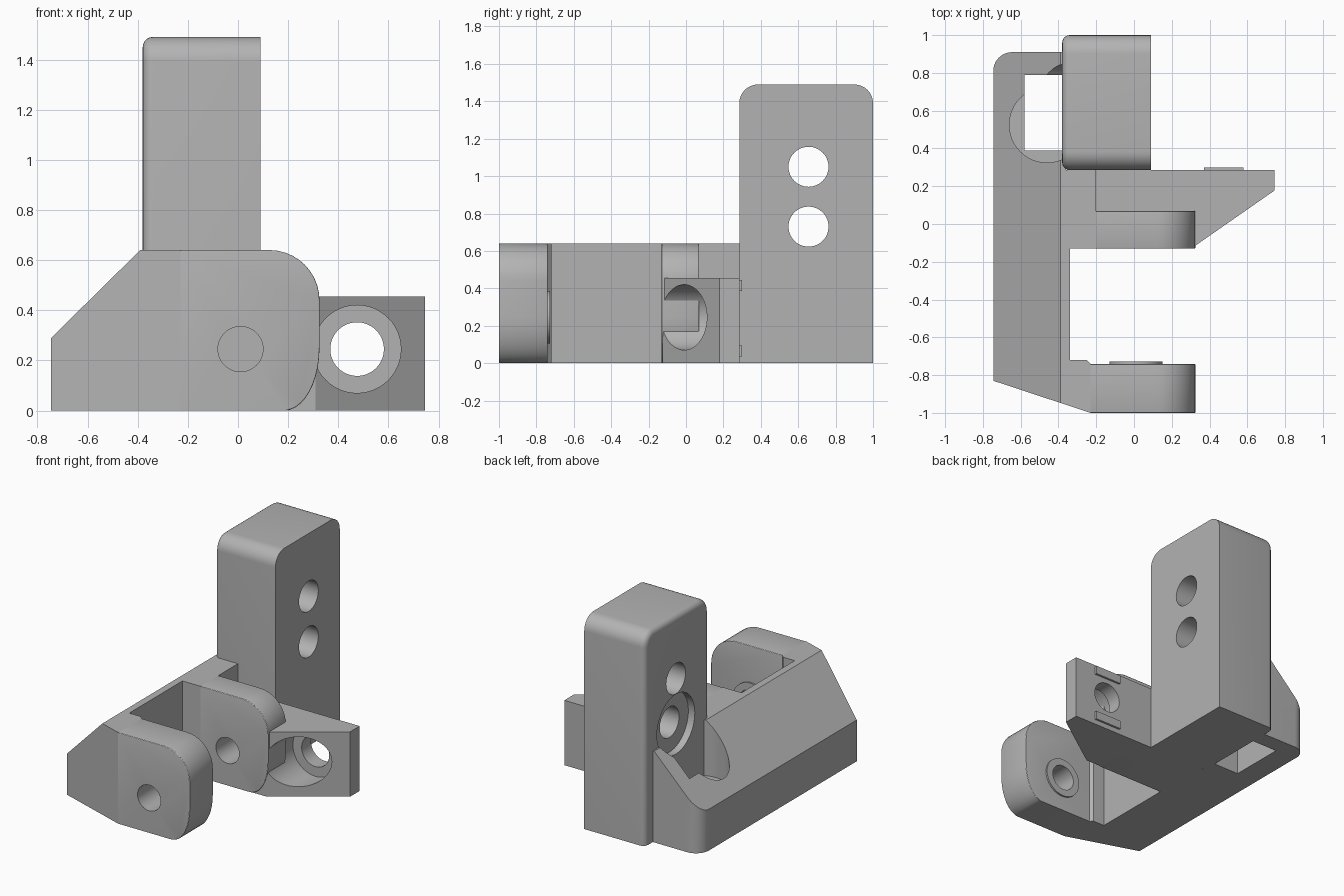
import bpy
import bmesh
from math import sin, cos, pi
from mathutils import Matrix, Vector

cube = bpy.data.objects.get("Cube")
if cube:
    bpy.data.objects.remove(cube, do_unlink=True)

grey = bpy.data.materials.new("plain grey")
grey.use_nodes = True
COLOUR = (0.45, 0.45, 0.45, 1)
grey.diffuse_color = COLOUR
grey.node_tree.nodes["Principled BSDF"].inputs["Base Color"].default_value = COLOUR


def finish(bm, name):
    bmesh.ops.recalc_face_normals(bm, faces=bm.faces)
    mesh = bpy.data.meshes.new(name)
    bm.to_mesh(mesh)
    bm.free()
    obj = bpy.data.objects.new(name, mesh)
    bpy.context.collection.objects.link(obj)
    mesh.materials.append(grey)
    return obj


def prism(points, direction):
    """Extrude a closed outline of 3D points along a direction."""
    bm = bmesh.new()
    face = bm.faces.new([bm.verts.new(p) for p in points])
    out = bmesh.ops.extrude_face_region(bm, geom=[face], use_keep_orig=True)
    moved = [v for v in out["geom"] if isinstance(v, bmesh.types.BMVert)]
    bmesh.ops.translate(bm, verts=moved, vec=direction)
    bmesh.ops.recalc_face_normals(bm, faces=bm.faces)
    return bm


def box(lo, hi):
    return prism([(lo[0], lo[1], lo[2]), (hi[0], lo[1], lo[2]),
                  (hi[0], hi[1], lo[2]), (lo[0], hi[1], lo[2])],
                 (0, 0, hi[2] - lo[2]))


def rod(start, end, radius, name="cutter"):
    """Cylinder between two points."""
    a, b = Vector(start), Vector(end)
    bm = bmesh.new()
    turn = (b - a).to_track_quat("Z", "Y").to_matrix().to_4x4()
    bmesh.ops.create_cone(bm, cap_ends=True, segments=48, radius1=radius,
                          radius2=radius, depth=(b - a).length,
                          matrix=Matrix.Translation((a + b) / 2) @ turn)
    return finish(bm, name)


def arc(cx, cy, rx, ry, start, end, steps=10):
    angles = [start + (end - start) * i / steps for i in range(steps + 1)]
    return [(cx + rx * cos(t), cy + ry * sin(t)) for t in angles]


def bevel(bm, test, width, segments=5):
    edges = [e for e in bm.edges if test(e.verts[0].co, e.verts[1].co)]
    bmesh.ops.bevel(bm, geom=edges, offset=width, offset_type="OFFSET",
                    segments=segments, profile=0.5, affect="EDGES",
                    clamp_overlap=True)


def cut(obj, *cutters):
    bpy.context.view_layer.objects.active = obj
    for c in cutters:
        mod = obj.modifiers.new("cut", "BOOLEAN")
        mod.operation = "DIFFERENCE"
        mod.solver = "EXACT"
        mod.object = c
        bpy.ops.object.modifier_apply(modifier=mod.name)
        bpy.data.objects.remove(c, do_unlink=True)


def counterbore():
    return rod((-1, 0.655, 0.73), (-0.33, 0.655, 0.73), 0.21)


# Spine: plan outline with a rounded rear corner, sliced by the long slope
TOP = 0.64
plan = [(-0.745, -0.83), (-0.23, -1), (-0.23, -0.74), (-0.25, -0.72),
        (-0.34, -0.72), (-0.34, -0.13), (-0.2, -0.13), (-0.2, 0.285),
        (-0.36, 0.285), (-0.36, 0.91)]
plan += arc(-0.645, 0.81, 0.1, 0.1, pi / 2, pi)
bm = prism([(x, y, 0) for x, y in plan], (0, 0, TOP))
sliced = bmesh.ops.bisect_plane(
    bm, geom=bm.verts[:] + bm.edges[:] + bm.faces[:],
    plane_co=(-0.745, 0, 0.29), plane_no=(-0.35, 0, 0.355), clear_outer=True)
rim = [e for e in sliced["geom_cut"] if isinstance(e, bmesh.types.BMEdge)]
bmesh.ops.edgeloop_fill(bm, edges=rim)
spine = finish(bm, "spine")
cut(spine,
    rod((-0.46, 0.525, 0.25), (-0.46, 0.525, 1), 0.2),
    finish(box((-0.58, 0.39, -0.1), (-0.37, 0.79, 0.9)), "cutter"),
    counterbore())

# Tower: block with rounded top and two cross holes
bm = box((-0.38, 0.285, 0), (0.09, 1, 1.49))
bevel(bm, lambda a, b: min(a.z, b.z) > 1.4 and abs(a.y - b.y) < 0.01, 0.1, 8)
bevel(bm, lambda a, b: max(a.x, b.x) < -0.37 and max(a.z, b.z) > 1.3, 0.04)
tower = finish(bm, "tower")
cut(tower,
    *[rod((-1, 0.655, z), (1, 0.655, z), 0.107) for z in (0.73, 1.05)],
    counterbore())


# Arms: two parallel lugs with rounded ends and a shared pin hole
def arm(name, x0, y0, y1):
    outline = [(x0, TOP), (x0, 0)]
    outline += arc(0.185, 0.25, 0.14, 0.25, -pi / 2, 0)
    outline += arc(0.125, 0.44, 0.2, 0.2, 0, pi / 2)
    bm = prism([(x, y0, z) for x, z in outline], (0, y1 - y0, 0))
    bevel(bm, lambda a, b: abs(a.y - b.y) < 0.001 and max(a.z, b.z) > 0.01
          and max(a.x, b.x) > x0 + 0.01, 0.022, 3)
    obj = finish(bm, name)
    cut(obj, rod((0.01, y0 - 0.1, 0.245), (0.01, y1 + 0.1, 0.245), 0.09))
    return obj


front_arm = arm("front_arm", -0.23, -1, -0.74)
middle_arm = arm("middle_arm", -0.2, -0.13, 0.07)

# Raised washer on the inside of the front arm
washer = rod((0.01, -0.75, 0.245), (0.01, -0.728, 0.245), 0.14, "washer")
cut(washer, rod((0.01, -0.9, 0.245), (0.01, -0.6, 0.245), 0.09))

# Side bracket: tapered block with a counterbored screw hole
plan = [(-0.2, 0.07), (0.12, 0.07), (0.12, -0.125), (0.31, -0.125),
        (0.745, 0.178), (0.745, 0.285), (-0.2, 0.285)]
bracket = finish(prism([(x, y, 0) for x, y in plan], (0, 0, 0.455)),
                 "side_bracket")
cut(bracket,
    rod((0.475, -0.5, 0.245), (0.475, 0.18, 0.245), 0.175),
    rod((0.475, -0.5, 0.245), (0.475, 0.5, 0.245), 0.107))

# Locating tabs on the back of the bracket
tabs = [finish(box((0.37, 0.28, z), (0.58, 0.3, z + 0.06)), name)
        for name, z in (("lower_tab", 0.035), ("upper_tab", 0.385))]

# Smooth the curved faces, keep the corners sharp
bpy.ops.object.select_all(action="DESELECT")
for obj in [spine, tower, front_arm, middle_arm, washer, bracket] + tabs:
    obj.select_set(True)
    bpy.context.view_layer.objects.active = obj
bpy.ops.object.shade_smooth_by_angle(angle=0.5)
